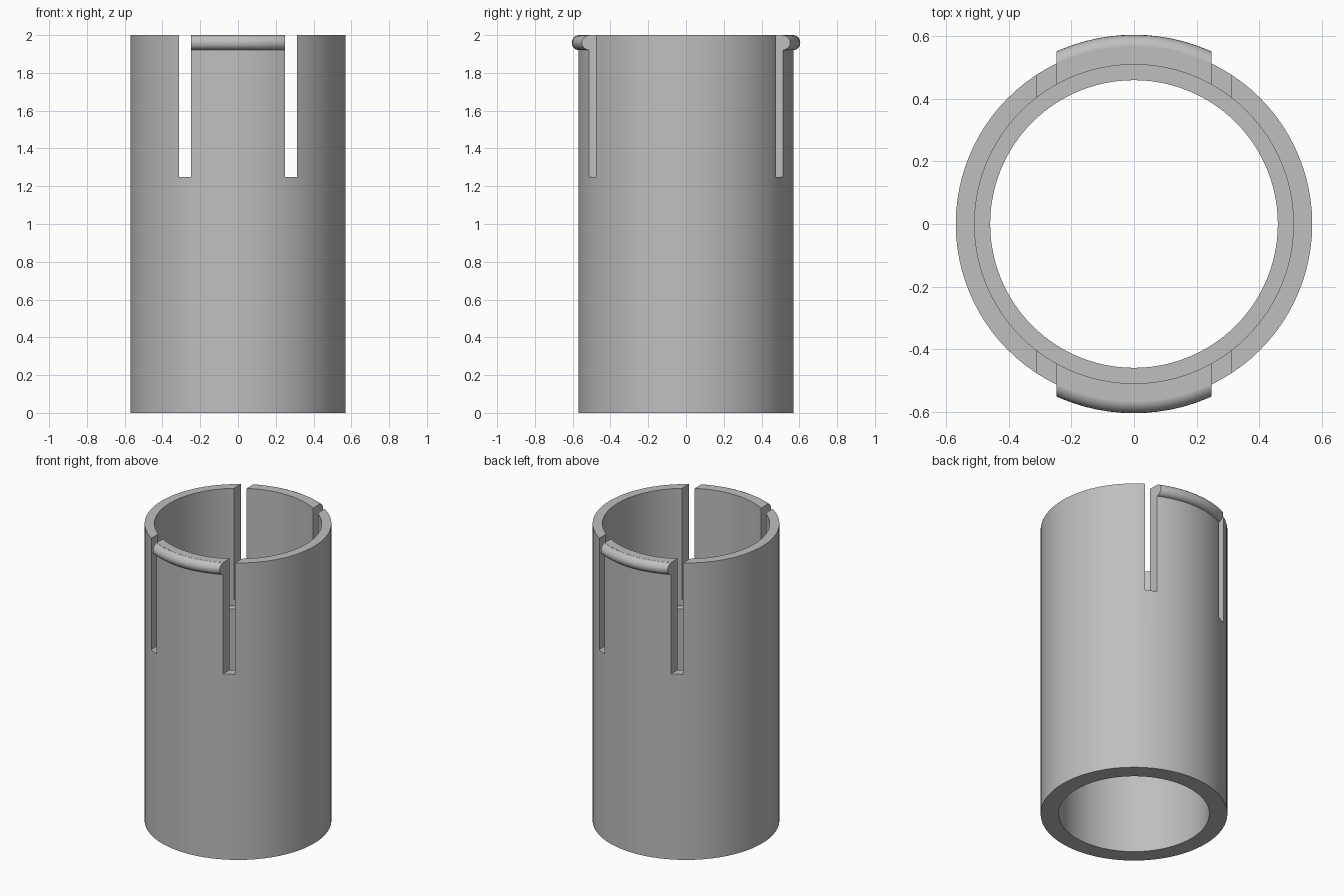
import bpy, bmesh
from math import cos, sin, tau, radians

cube = bpy.data.objects.get("Cube")
if cube:
    bpy.data.objects.remove(cube)

OUTER, UPPER_BORE, LOWER_BORE = 0.57, 0.51, 0.46
HEIGHT, STEP_Z, SLOT_Z = 2.0, 1.21, 1.25
SLOT_IN, SLOT_OUT = 0.248, 0.312
BEAD = 0.04

grey = bpy.data.materials.new("plain grey")
grey.use_nodes = True
colour = (0.52, 0.52, 0.52, 1)
grey.diffuse_color = colour
grey.node_tree.nodes["Principled BSDF"].inputs["Base Color"].default_value = colour


def make_object(name, bm):
    bmesh.ops.recalc_face_normals(bm, faces=bm.faces)
    mesh = bpy.data.meshes.new(name)
    bm.to_mesh(mesh)
    bm.free()
    obj = bpy.data.objects.new(name, mesh)
    mesh.materials.append(grey)
    bpy.context.collection.objects.link(obj)
    return obj


def lathe(profile, steps=96):
    """Revolve a closed (radius, height) profile around z."""
    bm = bmesh.new()
    verts = [bm.verts.new((r, 0, z)) for r, z in profile]
    edges = [bm.edges.new((v, verts[i - 1])) for i, v in enumerate(verts)]
    bmesh.ops.spin(bm, geom=verts + edges, cent=(0, 0, 0), axis=(0, 0, 1),
                   angle=tau, steps=steps)
    bmesh.ops.remove_doubles(bm, verts=bm.verts, dist=1e-4)
    return bm


def keep_side(bm, point, outward):
    """Cut away everything beyond a plane and cap the opening."""
    cut = bmesh.ops.bisect_plane(bm, geom=bm.verts[:] + bm.edges[:] + bm.faces[:],
                                 plane_co=point, plane_no=outward, clear_outer=True)
    edges = [e for e in cut["geom_cut"] if isinstance(e, bmesh.types.BMEdge)]
    bmesh.ops.holes_fill(bm, edges=edges)


def smooth(obj):
    bpy.ops.object.select_all(action="DESELECT")
    obj.select_set(True)
    bpy.context.view_layer.objects.active = obj
    bpy.ops.object.shade_smooth_by_angle(angle=radians(30))


# Tube with a wider upper bore and an internal ledge
tube = make_object("sleeve_body", lathe([
    (LOWER_BORE, 0), (OUTER, 0), (OUTER, HEIGHT),
    (UPPER_BORE, HEIGHT), (UPPER_BORE, STEP_Z), (LOWER_BORE, STEP_Z)]))

# Two pairs of slots, each pair cut straight through front and back
bm = bmesh.new()
for side in (-1, 1):
    box = bmesh.ops.create_cube(bm, size=1)["verts"]
    bmesh.ops.scale(bm, verts=box, vec=(SLOT_OUT - SLOT_IN, 2, 1))
    bmesh.ops.translate(bm, verts=box,
                        vec=(side * (SLOT_IN + SLOT_OUT) / 2, 0, SLOT_Z + 0.5))
cutter = make_object("slot_cutter", bm)
cutter.hide_render = True
slots = tube.modifiers.new("slots", "BOOLEAN")
slots.operation = "DIFFERENCE"
slots.solver = "EXACT"
slots.object = cutter
bpy.context.view_layer.objects.active = tube
bpy.ops.object.modifier_apply(modifier=slots.name)
bpy.data.objects.remove(cutter)
smooth(tube)

# Rounded snap beads on the front and back tongues
ring = [(0.565 + BEAD * cos(tau * i / 24), HEIGHT - BEAD + BEAD * sin(tau * i / 24))
        for i in range(24)]
for name, side in (("front_snap_bead", -1), ("back_snap_bead", 1)):
    bm = lathe(ring)
    keep_side(bm, (0, 0, 0), (0, -side, 0))
    for end in (-1, 1):
        keep_side(bm, (end * SLOT_IN, 0, 0), (end, 0, 0))
    smooth(make_object(name, bm))
